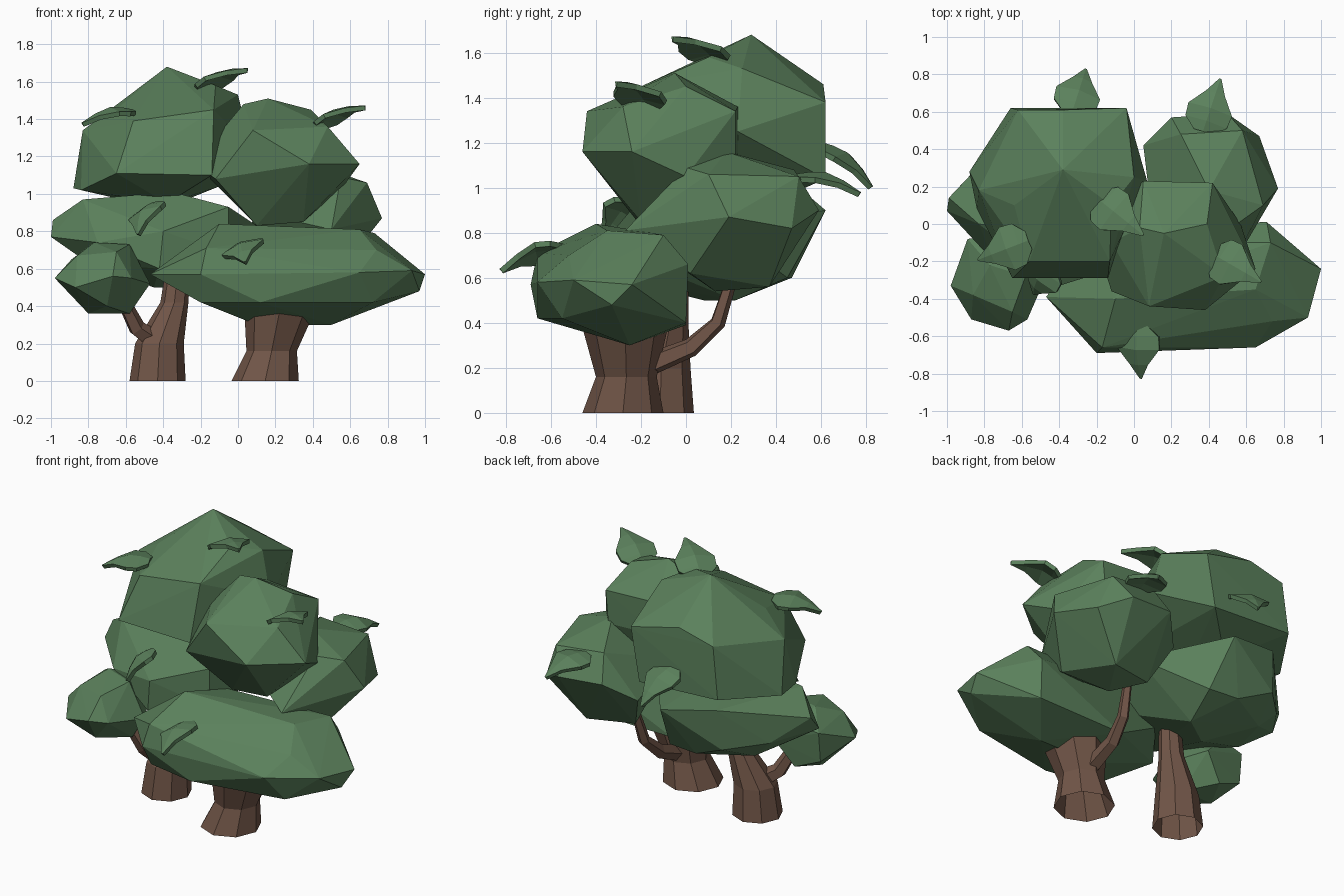
import bpy, bmesh, math
from mathutils import Vector


def material(name, rgb):
    m = bpy.data.materials.new(name)
    m.diffuse_color = (*rgb, 1)
    return m


GREEN = material("leaf_green", (0.105, 0.22, 0.107))
BROWN = material("bark_brown", (0.165, 0.092, 0.064))


def finish(name, bm, mat):
    bmesh.ops.recalc_face_normals(bm, faces=bm.faces)
    me = bpy.data.meshes.new(name)
    bm.to_mesh(me)
    bm.free()
    me.materials.append(mat)
    ob = bpy.data.objects.new(name, me)
    bpy.context.collection.objects.link(ob)
    return ob


def clump(name, pts):
    """Faceted foliage mass: convex hull of a few corner points."""
    bm = bmesh.new()
    for p in pts:
        bm.verts.new(p)
    bmesh.ops.convex_hull(bm, input=bm.verts[:])
    loose = [v for v in bm.verts if not v.link_faces]
    bmesh.ops.delete(bm, geom=loose, context='VERTS')
    finish(name, bm, GREEN)


def limb(name, path, sides, upright):
    """Tapered open tube through (x, y, z, radius) stations."""
    bm = bmesh.new()
    pts = [Vector(p[:3]) for p in path]
    rings = []
    for i, p in enumerate(pts):
        d = pts[min(i + 1, len(pts) - 1)] - pts[max(i - 1, 0)]
        if upright:
            d = Vector((0, 0, 1))
        q = d.to_track_quat('Z', 'Y')
        ring = []
        for k in range(sides):
            a = 2 * math.pi * k / sides
            ring.append(bm.verts.new(p + q @ Vector((math.cos(a), math.sin(a), 0)) * path[i][3]))
        rings.append(ring)
    for a, b in zip(rings, rings[1:]):
        for k in range(sides):
            j = (k + 1) % sides
            bm.faces.new((a[k], a[j], b[j], b[k]))
    finish(name, bm, BROWN)


def leaf(name, base, tip, roll, half=0.12):
    """Pointed leaf, creased on its midrib, arched upward and rolled sideways."""
    base, tip = Vector(base), Vector(tip)
    d = tip - base
    side = d.cross(Vector((0, 0, 1))).normalized()
    up = side.cross(d).normalized()
    r = math.radians(roll)
    side, up = (side * math.cos(r) + up * math.sin(r), up * math.cos(r) - side * math.sin(r))
    bm = bmesh.new()
    rows = []
    for t, w, arch in ((0, 0.4, -0.01), (0.18, 0.95, 0.015), (0.4, 1, 0.035),
                       (0.7, 0.42, 0.025), (1, 0.03, 0)):
        c = base + d * t + up * arch
        rows.append([bm.verts.new(c + side * half * w * s - up * 0.025 * w * abs(s))
                     for s in (-1, 0, 1)])
    for a, b in zip(rows, rows[1:]):
        for k in (0, 1):
            bm.faces.new((a[k], a[k + 1], b[k + 1], b[k]))
    ob = finish(name, bm, GREEN)
    sol = ob.modifiers.new("thickness", 'SOLIDIFY')
    sol.thickness = 0.025
    sol.offset = 0


# Foliage masses
clump("top_left_foliage", [
    (-0.38, 0.29, 1.68), (-0.64, 0.10, 1.46), (-0.12, 0.10, 1.58), (0.0, 0.25, 1.53),
    (0.07, 0.23, 1.25), (-0.62, 0.61, 1.40), (-0.38, 0.61, 1.46), (-0.04, 0.62, 1.38),
    (-0.66, 0.62, 1.07), (-0.10, 0.62, 1.04), (-0.83, 0.18, 1.34), (-0.88, 0.28, 1.03),
    (-0.84, 0.08, 1.02), (-0.65, -0.29, 1.11), (-0.56, -0.20, 1.39), (-0.14, -0.29, 1.10),
    (-0.13, -0.20, 1.45), (-0.38, 0.0, 0.95), (-0.40, 0.35, 0.92)])
clump("top_right_foliage", [
    (0.16, -0.05, 1.51), (0.39, 0.0, 1.45), (0.03, -0.02, 1.48), (0.08, -0.44, 1.34),
    (0.38, -0.46, 1.16), (0.48, -0.28, 1.36), (0.65, -0.24, 1.16), (0.42, 0.22, 1.34),
    (0.05, 0.23, 1.36), (0.05, 0.23, 1.15), (0.40, 0.22, 1.13), (-0.22, -0.05, 1.15),
    (-0.12, -0.36, 1.08), (0.10, -0.20, 0.83), (0.35, -0.20, 0.85), (0.57, 0.0, 1.05),
    (0.30, 0.15, 0.95), (-0.12, -0.1, 1.3)])
clump("back_right_foliage", [
    (0.40, 0.18, 1.16), (0.55, 0.0, 1.09), (0.69, 0.10, 1.06), (0.25, 0.48, 1.08),
    (0.58, 0.50, 1.05), (0.77, 0.19, 0.87), (0.67, 0.47, 0.82), (0.20, 0.57, 0.92),
    (0.50, 0.59, 0.90), (0.05, 0.42, 0.80), (0.50, -0.27, 0.81), (0.10, 0.0, 0.90),
    (0.30, 0.13, 0.54), (0.45, 0.37, 0.56), (0.15, 0.30, 0.58), (0.57, 0.02, 0.62)])
clump("back_left_foliage", [
    (-1.0, 0.07, 0.77), (-0.99, 0.14, 0.86), (-0.83, 0.0, 0.97), (-0.60, 0.55, 0.96),
    (-0.25, 0.62, 0.90), (-0.62, 0.52, 0.70), (-0.40, 0.47, 0.60), (-0.82, 0.32, 0.72),
    (-0.75, -0.20, 0.74), (-0.40, -0.33, 0.80), (-0.05, -0.22, 0.93), (0.10, 0.15, 0.83),
    (-0.42, -0.32, 0.60), (-0.05, -0.22, 0.68), (-0.70, 0.30, 0.60), (-0.20, 0.45, 0.60),
    (-0.35, -0.05, 1.01), (-0.80, 0.0, 0.63), (-0.45, 0.08, 0.50), (-0.25, 0.22, 0.50)])
clump("front_right_foliage", [
    (-0.47, -0.39, 0.57), (-0.20, -0.69, 0.57), (0.65, -0.66, 0.58), (0.93, -0.50, 0.59),
    (1.0, -0.24, 0.57), (0.71, 0.01, 0.66), (0.71, 0.0, 0.40), (-0.17, -0.66, 0.71),
    (0.74, -0.52, 0.70), (-0.10, -0.40, 0.84), (0.65, -0.35, 0.81), (0.73, -0.10, 0.79),
    (0.0, -0.10, 0.77), (-0.25, -0.10, 0.60), (-0.20, -0.60, 0.42), (0.10, -0.25, 0.30),
    (0.50, -0.25, 0.30), (0.12, -0.66, 0.42), (0.72, -0.55, 0.42), (0.97, -0.33, 0.48),
    (0.10, 0.0, 0.39)])
clump("front_left_foliage", [
    (-0.98, -0.33, 0.55), (-0.87, -0.51, 0.50), (-0.67, -0.57, 0.56), (-0.57, -0.51, 0.55),
    (-0.47, -0.28, 0.52), (-0.89, -0.08, 0.65), (-0.89, -0.10, 0.46), (-0.60, -0.04, 0.55),
    (-0.77, -0.22, 0.74), (-0.58, -0.28, 0.73), (-0.86, -0.38, 0.67), (-0.65, -0.47, 0.69),
    (-0.80, -0.25, 0.36), (-0.58, -0.25, 0.36), (-0.70, -0.45, 0.40), (-0.72, -0.06, 0.68),
    (-0.72, -0.08, 0.39)])

# Trunks and branches
limb("right_trunk", [(0.145, -0.28, 0, 0.18), (0.18, -0.265, 0.16, 0.135),
                     (0.22, -0.27, 0.36, 0.185), (0.22, -0.27, 0.48, 0.17)], 8, True)
limb("left_trunk", [(-0.43, -0.115, 0, 0.15), (-0.42, -0.11, 0.2, 0.13),
                    (-0.34, -0.065, 0.42, 0.075), (-0.31, -0.05, 0.70, 0.06)], 8, True)
limb("right_branch", [(0.18, -0.2, 0.2, 0.055), (0.18, 0.02, 0.29, 0.044),
                      (0.20, 0.14, 0.40, 0.036), (0.22, 0.21, 0.62, 0.026)], 5, False)
limb("left_branch", [(-0.42, -0.12, 0.2, 0.06), (-0.54, -0.18, 0.28, 0.048),
                     (-0.63, -0.24, 0.46, 0.035)], 5, False)

# Single leaves standing off the foliage
for i, (b, t, roll) in enumerate([
        ((-0.57, -0.09, 1.45), (-0.83, -0.19, 1.37), 0),
        ((-0.20, 0.14, 1.57), (0.05, -0.06, 1.66), 0),
        ((0.42, -0.16, 1.37), (0.68, -0.31, 1.46), 0),
        ((0.02, -0.55, 0.74), (0.04, -0.82, 0.63), -22),
        ((0.37, 0.50, 1.06), (0.46, 0.77, 0.97), 0),
        ((-0.33, 0.60, 1.20), (-0.26, 0.82, 1.00), 0),
        ((-0.46, -0.22, 0.95), (-0.53, -0.37, 0.78), -25)]):
    leaf(f"leaf_{i + 1}", b, t, roll)
